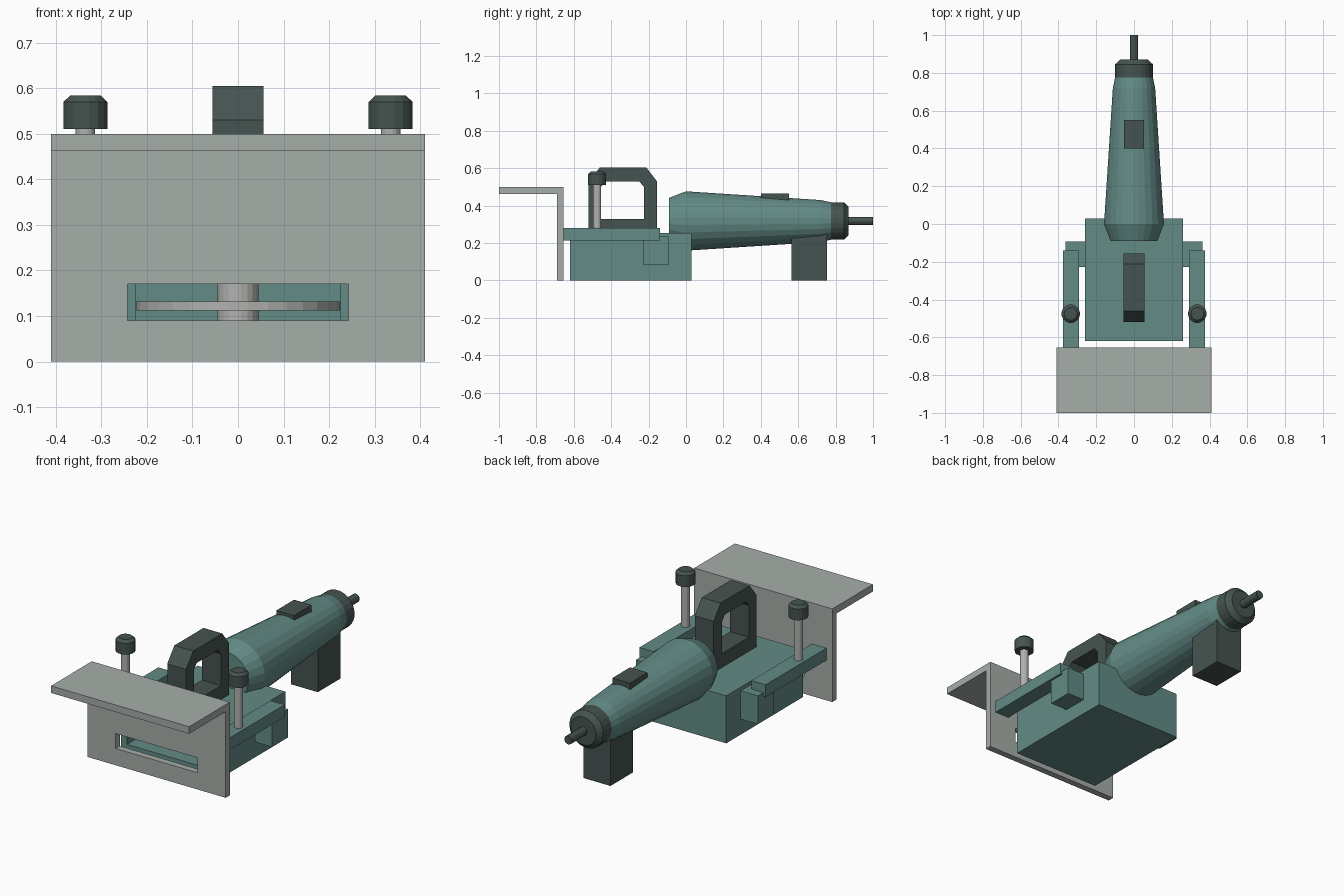
import bpy, bmesh, math
from mathutils import Matrix

cube = bpy.data.objects.get("Cube")
if cube:
    bpy.data.objects.remove(cube, do_unlink=True)


def material(name, rgb):
    m = bpy.data.materials.new(name)
    m.use_nodes = True
    m.diffuse_color = (*rgb, 1)
    m.node_tree.nodes["Principled BSDF"].inputs["Base Color"].default_value = (*rgb, 1)
    return m


TEAL = material("teal", (0.125, 0.26, 0.24))
DARK = material("dark grey", (0.06, 0.088, 0.08))
PLATE = material("light grey", (0.38, 0.42, 0.395))
STEEL = material("steel", (0.44, 0.45, 0.43))


def finish(name, bm, mat):
    bmesh.ops.recalc_face_normals(bm, faces=bm.faces)
    mesh = bpy.data.meshes.new(name)
    bm.to_mesh(mesh)
    bm.free()
    mesh.materials.append(mat)
    ob = bpy.data.objects.new(name, mesh)
    bpy.context.collection.objects.link(ob)
    return ob


def box(name, x, y, z, mat):
    """Box from (min, max) ranges."""
    bm = bmesh.new()
    bmesh.ops.create_cube(bm, size=1)
    for v in bm.verts:
        v.co = [r[0] + (c + 0.5) * (r[1] - r[0]) for c, r in zip(v.co, (x, y, z))]
    return finish(name, bm, mat)


def lathe(name, profile, mat, at, sides, along_y=False):
    """Closed turned shape from (radius, height) rings."""
    bm = bmesh.new()
    rings = []
    for r, h in profile:
        angles = [2 * math.pi * (i + 0.5) / sides for i in range(sides)]
        rings.append([bm.verts.new((r * math.cos(a), r * math.sin(a), h)) for a in angles])
    for low, high in zip(rings, rings[1:]):
        for i in range(sides):
            j = (i + 1) % sides
            bm.faces.new((low[i], low[j], high[j], high[i]))
    bm.faces.new(rings[0])
    bm.faces.new(rings[-1])
    turn = Matrix.Rotation(-math.pi / 2, 4, "X") if along_y else Matrix()
    bm.transform(Matrix.Translation(at) @ turn)
    return finish(name, bm, mat)


def extrude_x(name, outline, half, mat):
    """Extrude a (y, z) outline across x."""
    bm = bmesh.new()
    face = bm.faces.new([bm.verts.new((-half, y, z)) for y, z in outline])
    new = bmesh.ops.extrude_face_region(bm, geom=[face])["geom"]
    verts = [g for g in new if isinstance(g, bmesh.types.BMVert)]
    bmesh.ops.translate(bm, verts=verts, vec=(2 * half, 0, 0))
    return finish(name, bm, mat)


def cut(ob, x, y, z):
    """Cut a box-shaped opening out of an object."""
    cutter = box("cutter", x, y, z, ob.data.materials[0])
    cutter.hide_render = True
    mod = ob.modifiers.new("opening", "BOOLEAN")
    mod.operation = "DIFFERENCE"
    mod.solver = "EXACT"
    mod.object = cutter
    bpy.context.view_layer.objects.active = ob
    bpy.ops.object.modifier_apply(modifier=mod.name)
    bpy.data.objects.remove(cutter, do_unlink=True)


# Fence: L-shaped plate with a slot for the blade
fence = extrude_x("fence", [(-0.69, 0), (-0.655, 0), (-0.655, 0.5), (-1, 0.5),
                            (-1, 0.462), (-0.69, 0.462)], 0.41, PLATE)
cut(fence, (-0.243, 0.243), (-0.8, -0.6), (0.09, 0.17))

# Blade housing with its pocket
housing = box("blade_housing", (-0.26, 0.26), (-0.62, 0.03), (0, 0.255), TEAL)
cut(housing, (-0.225, 0.225), (-0.7, -0.08), (0.09, 0.17))

# Blade and hub
lathe("blade", [(0.225, 0.112), (0.225, 0.132)], STEEL, (0, -0.31, 0), 32)
lathe("blade_hub", [(0.045, 0.09), (0.045, 0.17)], STEEL, (0, -0.31, 0), 20)

# Side rails, brackets, posts and knobs
for side, s in (("left", 1), ("right", -1)):
    box(side + "_rail", sorted((s * 0.29, s * 0.375)), (-0.655, -0.14), (0.215, 0.28), TEAL)
    box(side + "_bracket", sorted((s * 0.255, s * 0.362)), (-0.228, -0.093), (0.083, 0.235), TEAL)
    spot = (s * 0.335, -0.475, 0)
    lathe(side + "_post", [(0.022, 0.27), (0.022, 0.52)], STEEL, spot, 16)
    lathe(side + "_knob", [(0.049, 0.51), (0.049, 0.57), (0.034, 0.584)], DARK, spot, 16)

# Top handle: chamfered loop
handle = extrude_x("top_handle", [(-0.52, 0.25), (-0.52, 0.53), (-0.46, 0.605), (-0.213, 0.605),
                                  (-0.155, 0.53), (-0.155, 0.25)], 0.056, DARK)
opening = extrude_x("handle_cutter", [(-0.455, 0.33), (-0.455, 0.5), (-0.43, 0.53), (-0.25, 0.53),
                                      (-0.225, 0.5), (-0.225, 0.33)], 0.2, DARK)
opening.hide_render = True
mod = handle.modifiers.new("opening", "BOOLEAN")
mod.operation = "DIFFERENCE"
mod.solver = "EXACT"
mod.object = opening
bpy.context.view_layer.objects.active = handle
bpy.ops.object.modifier_apply(modifier=mod.name)
bpy.data.objects.remove(opening, do_unlink=True)

# Motor body, end collar and cord
axis = (0, 0, 0.318)
lathe("motor_body", [(0.125, -0.09), (0.16, 0), (0.113, 0.72), (0.1, 0.78)], TEAL, axis, 24, True)
lathe("end_collar", [(0.101, 0.775), (0.101, 0.845), (0.075, 0.87)], DARK, axis, 24, True)
lathe("cord", [(0.023, 0.86), (0.023, 1.0)], DARK, axis, 12, True)

# Switch and rear foot
box("switch", (-0.052, 0.052), (0.4, 0.55), (0.41, 0.466), DARK)
box("rear_foot", (-0.08, 0.08), (0.563, 0.755), (0, 0.25), DARK)
